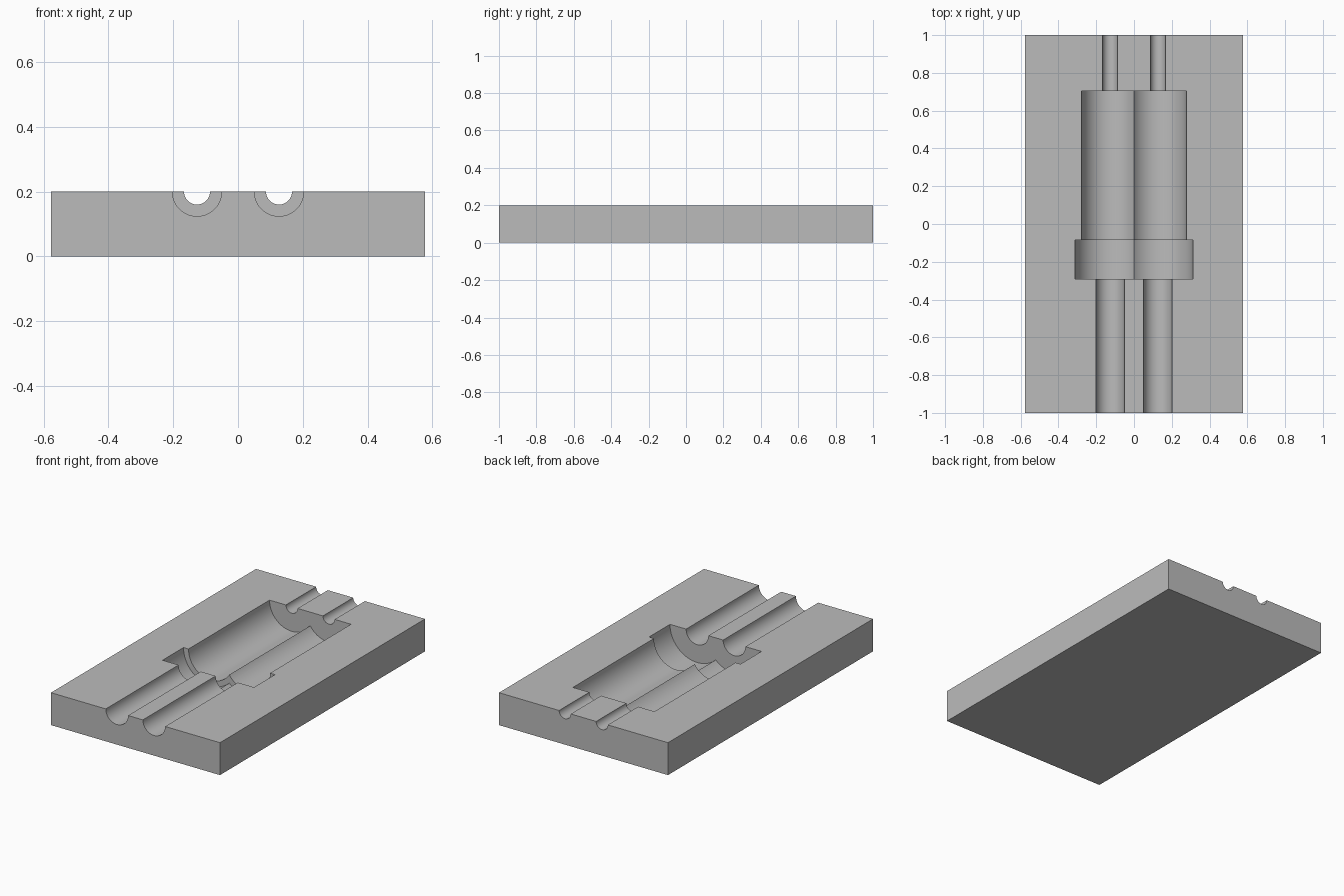
import bpy
import bmesh
from math import cos, sin, tau, radians

if "Cube" in bpy.data.objects:
    bpy.data.objects.remove(bpy.data.objects["Cube"])

WIDTH, LENGTH, HEIGHT = 1.154, 2.0, 0.2
CAVITY_X = 0.1265
SIDES = 96
# Stepped cavity: (y, radius) along its axis
STEPS = [(-1.1, 0.076), (-0.29, 0.076), (-0.29, 0.186), (-0.085, 0.186),
         (-0.085, 0.152), (0.705, 0.152), (0.705, 0.04), (1.1, 0.04)]

grey = bpy.data.materials.new("plain grey")
grey.use_nodes = True
colour = (0.5, 0.5, 0.5, 1)
grey.diffuse_color = colour
grey.node_tree.nodes["Principled BSDF"].inputs["Base Color"].default_value = colour


def add_object(name, bm):
    bmesh.ops.recalc_face_normals(bm, faces=bm.faces)
    mesh = bpy.data.meshes.new(name)
    bm.to_mesh(mesh)
    bm.free()
    mesh.materials.append(grey)
    obj = bpy.data.objects.new(name, mesh)
    bpy.context.collection.objects.link(obj)
    return obj


def cavity_cutter(name, x):
    """Solid of revolution about a lengthwise axis in the top plane."""
    bm = bmesh.new()
    angles = [tau * (i + 0.5) / SIDES for i in range(SIDES)]
    rings = [[bm.verts.new((x + r * cos(a), y, HEIGHT + r * sin(a))) for a in angles]
             for y, r in STEPS]
    for lower, upper in zip(rings, rings[1:]):
        for i in range(SIDES):
            j = (i + 1) % SIDES
            bm.faces.new((lower[i], lower[j], upper[j], upper[i]))
    bm.faces.new(rings[0])
    bm.faces.new(rings[-1])
    return add_object(name, bm)


# Rectangular mould block
bm = bmesh.new()
bmesh.ops.create_cube(bm, size=1)
bmesh.ops.scale(bm, vec=(WIDTH, LENGTH, HEIGHT), verts=bm.verts)
bmesh.ops.translate(bm, vec=(0, 0, HEIGHT / 2), verts=bm.verts)
block = add_object("mould_block", bm)

# Twin half-round cavities
bpy.ops.object.select_all(action="DESELECT")
block.select_set(True)
bpy.context.view_layer.objects.active = block
for name, x in (("right_cavity_cutter", -CAVITY_X), ("left_cavity_cutter", CAVITY_X)):
    cutter = cavity_cutter(name, x)
    cutter.hide_render = True
    cut = block.modifiers.new(name, "BOOLEAN")
    cut.operation = "DIFFERENCE"
    cut.solver = "EXACT"
    cut.object = cutter
    bpy.ops.object.modifier_apply(modifier=cut.name)
    bpy.data.objects.remove(cutter)

bpy.ops.object.shade_smooth_by_angle(angle=radians(30))
